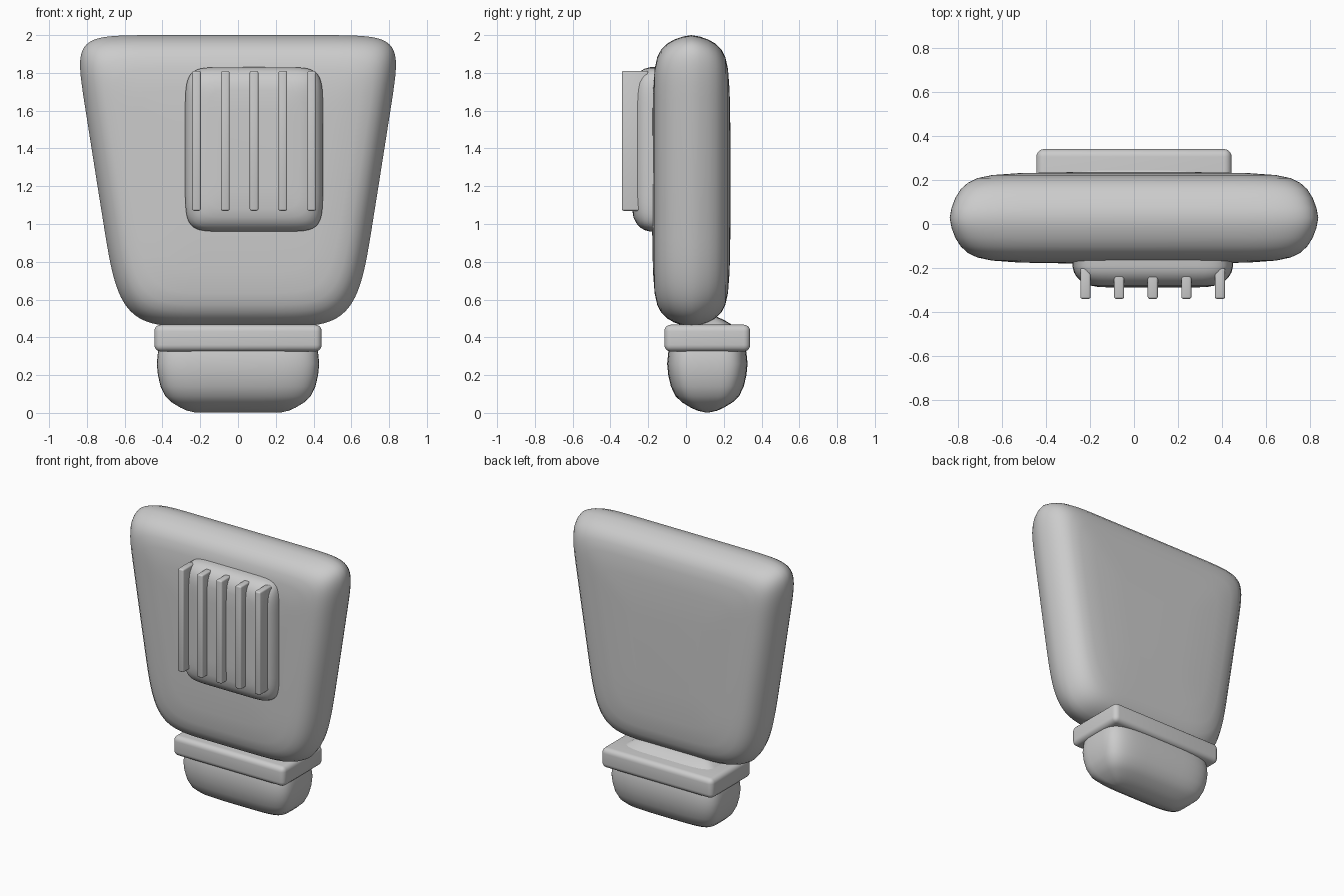
import bpy, bmesh, math
from mathutils import Vector

if "Cube" in bpy.data.objects:
    bpy.data.objects.remove(bpy.data.objects["Cube"])

grey = bpy.data.materials.new("plain grey")
grey.diffuse_color = (0.6, 0.6, 0.6, 1)
grey.use_nodes = True
grey.node_tree.nodes["Principled BSDF"].inputs["Base Color"].default_value = grey.diffuse_color


def finish(name, bm, angle=60):
    bmesh.ops.recalc_face_normals(bm, faces=bm.faces[:])
    me = bpy.data.meshes.new(name)
    bm.to_mesh(me)
    bm.free()
    me.materials.append(grey)
    ob = bpy.data.objects.new(name, me)
    bpy.context.collection.objects.link(ob)
    bpy.ops.object.select_all(action='DESELECT')
    ob.select_set(True)
    bpy.context.view_layer.objects.active = ob
    bpy.ops.object.shade_smooth_by_angle(angle=math.radians(angle))
    return ob


def squircle(hx, hy, e_top, e_low=None, n=64):
    """Rounded rectangle; the exponent sets how tight the corners are."""
    pts = []
    for i in range(n):
        a = 2 * math.pi * i / n
        c, s = math.cos(a), math.sin(a)
        e = e_top if s >= 0 else (e_low or e_top)
        pts.append((math.copysign(abs(c) ** (2 / e), c) * hx,
                    math.copysign(abs(s) ** (2 / e), s) * hy))
    return pts


def loft(name, rings):
    bm = bmesh.new()
    loops = [[bm.verts.new(p) for p in ring] for ring in rings]
    for a, b in zip(loops, loops[1:]):
        for i in range(len(a)):
            j = (i + 1) % len(a)
            bm.faces.new((a[i], a[j], b[j], b[i]))
    bm.faces.new(loops[0])
    bm.faces.new(loops[-1])
    return finish(name, bm)


def rounded_box(name, lo, hi, width, segments):
    bm = bmesh.new()
    bmesh.ops.create_cube(bm, size=1)
    lo, hi = Vector(lo), Vector(hi)
    for v in bm.verts:
        v.co = Vector([(l + h) / 2 + c * (h - l) for l, h, c in zip(lo, hi, v.co)])
    bmesh.ops.bevel(bm, geom=bm.edges[:], offset=width, segments=segments,
                    profile=0.5, affect='EDGES', clamp_overlap=True)
    return finish(name, bm, 40)


# tapered cushion body: (scale, depth from the middle plane)
half = [(1, 0), (0.99, 0.045), (0.97, 0.09), (0.94, 0.13), (0.90, 0.16),
        (0.85, 0.18), (0.77, 0.194), (0.62, 0.203), (0.35, 0.207)]
layers = [(s, -d) for s, d in reversed(half)] + half[1:]
outline = [(x * (0.748 + 0.158 * z) / 0.748, z)
           for x, z in squircle(0.748, 0.7725, 10, 6, 96)]
loft("body", [[(x * s, 0.028 + d, 1.2275 + z * s) for x, z in outline]
              for s, d in layers])

# raised panel on the front: (inset, y)
panel = [(0, -0.10), (0, -0.19), (0.008, -0.22), (0.022, -0.243),
         (0.045, -0.264), (0.075, -0.278), (0.12, -0.286), (0.22, -0.289)]
loft("front_panel", [[(0.085 + x, y, 1.395 + z)
                      for x, z in squircle(0.365 - d, 0.435 - d, 8)]
                     for d, y in panel])

# vertical ribs on the panel
for i in range(5):
    x = -0.22 + i * 0.1525
    rounded_box(f"rib_{i + 1}", (x - 0.023, -0.34, 1.07),
                (x + 0.023, -0.20, 1.81), 0.01, 3)

# rounded base block, its dome rising through the collar: (inset, z from middle)
lower = [(0.20, 0.257), (0.16, 0.248), (0.125, 0.232), (0.08, 0.205),
         (0.045, 0.172), (0.02, 0.12), (0.006, 0.06), (0, 0)]
levels = [(d, -h) for d, h in lower] + [(d, h) for d, h in reversed(lower[:-1])]
loft("base_block", [[(x, 0.113 + y, 0.26 + h)
                     for x, y in squircle(0.43 - d, 0.213 - d, 4.5)]
                    for d, h in levels])

# collar between base and body
rounded_box("collar", (-0.443, -0.115, 0.325), (0.443, 0.34, 0.467), 0.035, 5)
